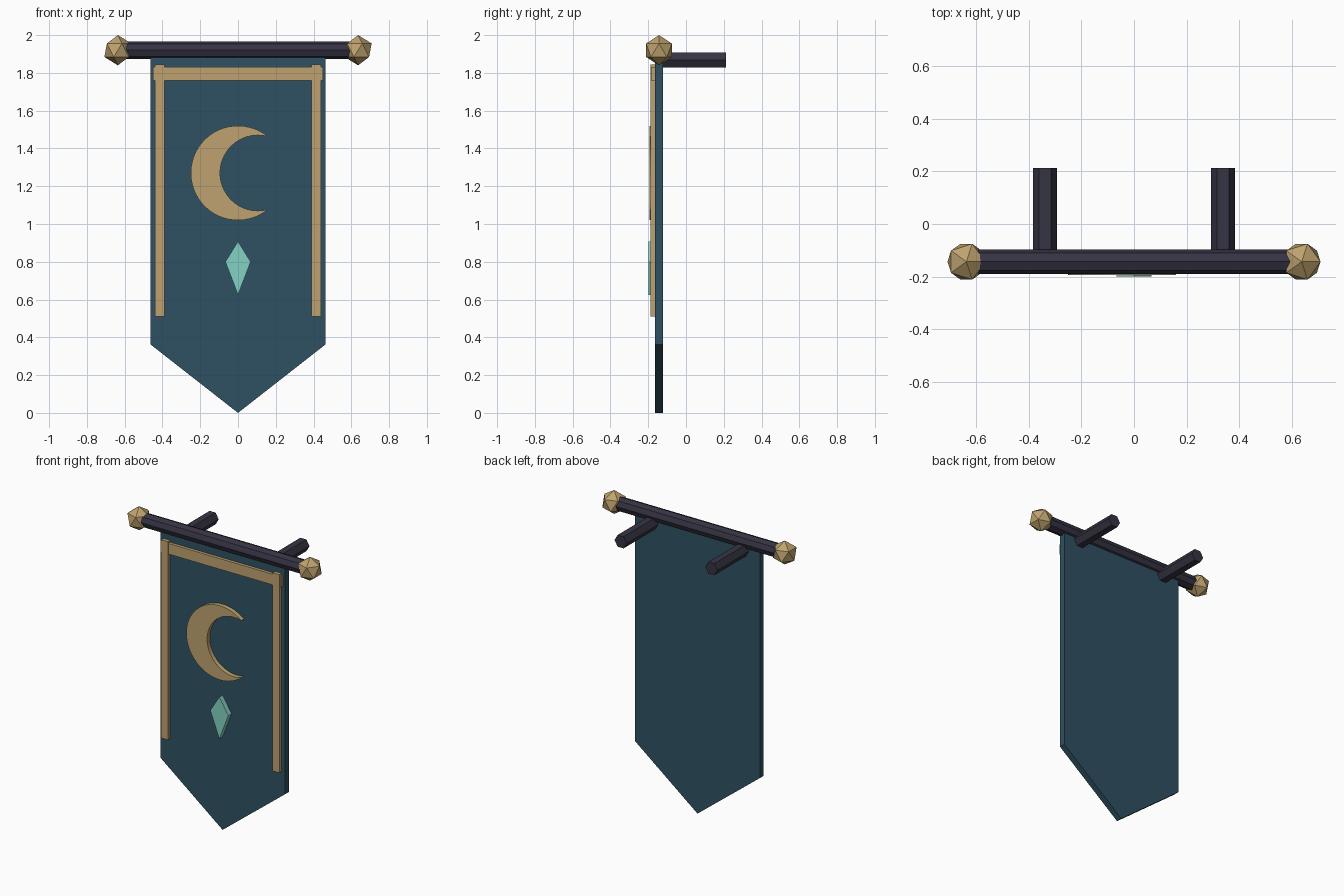
import bpy, bmesh, math
from mathutils import Matrix

if "Cube" in bpy.data.objects:
    bpy.data.objects.remove(bpy.data.objects["Cube"])


def material(name, rgb):
    m = bpy.data.materials.new(name)
    m.diffuse_color = (*rgb, 1)
    m.use_nodes = True
    m.node_tree.nodes["Principled BSDF"].inputs["Base Color"].default_value = m.diffuse_color
    return m


TEAL = material("teal cloth", (0.028, 0.083, 0.122))
GOLD = material("gold", (0.52, 0.365, 0.16))
MINT = material("mint gem", (0.23, 0.64, 0.54))
DARK = material("dark wood", (0.036, 0.034, 0.056))

Y = -0.143       # depth of the rod and cloth centre
FACE = -0.163    # just inside the front of the cloth


def finish(name, bm, mat):
    bmesh.ops.recalc_face_normals(bm, faces=bm.faces)
    me = bpy.data.meshes.new(name)
    bm.to_mesh(me)
    bm.free()
    me.materials.append(mat)
    ob = bpy.data.objects.new(name, me)
    bpy.context.collection.objects.link(ob)
    return ob


def plate(name, outline, front, back, mat):
    """Extrude an x/z outline from front to back."""
    bm = bmesh.new()
    face = bm.faces.new([bm.verts.new((x, front, z)) for x, z in outline])
    ext = bmesh.ops.extrude_face_region(bm, geom=[face])
    moved = [v for v in ext["geom"] if isinstance(v, bmesh.types.BMVert)]
    bmesh.ops.translate(bm, verts=moved, vec=(0, back - front, 0))
    return finish(name, bm, mat)


def rect(x0, x1, z0, z1):
    return [(x0, z0), (x1, z0), (x1, z1), (x0, z1)]


def bar(name, sides, radius, length, centre, axis, mat):
    bm = bmesh.new()
    bmesh.ops.create_cone(bm, cap_ends=True, segments=sides, radius1=radius,
                          radius2=radius, depth=length)
    # start from a corner on the x axis so the hexagons lie flat side up
    start = bm.verts[:][0].co
    spin = Matrix.Rotation(-math.atan2(start.y, start.x), 4, "Z")
    turn = Matrix.Rotation(math.pi / 2, 4, axis)
    bm.transform(Matrix.Translation(centre) @ turn @ spin)
    return finish(name, bm, mat)


# Pointed cloth
plate("banner_cloth", [(-0.464, 1.89), (-0.464, 0.363), (0, 0), (0.464, 0.363), (0.464, 1.89)],
      -0.164, -0.122, TEAL)

# Gold trim
plate("top_trim", rect(-0.45, 0.45, 1.76, 1.832), -0.184, FACE, GOLD)
for side, s in (("left", -1), ("right", 1)):
    plate(side + "_trim", rect(s * 0.415 - 0.025, s * 0.415 + 0.025, 0.51, 1.845),
          -0.188, FACE, GOLD)

# Crescent: outer arc, then the inner arc back again
R, r, c, zc = 0.25, 0.2, 0.105, 1.27
tip = (R * R - r * r + c * c) / (2 * c)
a = math.acos(tip / R)
b = math.acos((tip - c) / r)
N = 40
outer = [a + (2 * math.pi - 2 * a) * i / N for i in range(N + 1)]
inner = [2 * math.pi - b - (2 * math.pi - 2 * b) * i / N for i in range(1, N)]
plate("crescent", [(R * math.cos(t), zc + R * math.sin(t)) for t in outer]
      + [(c + r * math.cos(t), zc + r * math.sin(t)) for t in inner], -0.193, FACE, GOLD)

# Gem
plate("gem", [(0, 0.625), (0.067, 0.8), (0, 0.908), (-0.067, 0.8)], -0.199, FACE, MINT)

# Rod, wall brackets and finials
bar("rod", 8, 0.047, 1.24, (0, Y, 1.92), "Y", DARK)
for side, s in (("left", -1), ("right", 1)):
    bar(side + "_bracket", 6, 0.045, 0.35, (s * 0.338, 0.038, 1.868), "X", DARK)
    bm = bmesh.new()
    bmesh.ops.create_icosphere(bm, subdivisions=1, radius=0.08,
                               matrix=Matrix.Translation((s * 0.636, Y, 1.92)))
    finish(side + "_finial", bm, GOLD)
